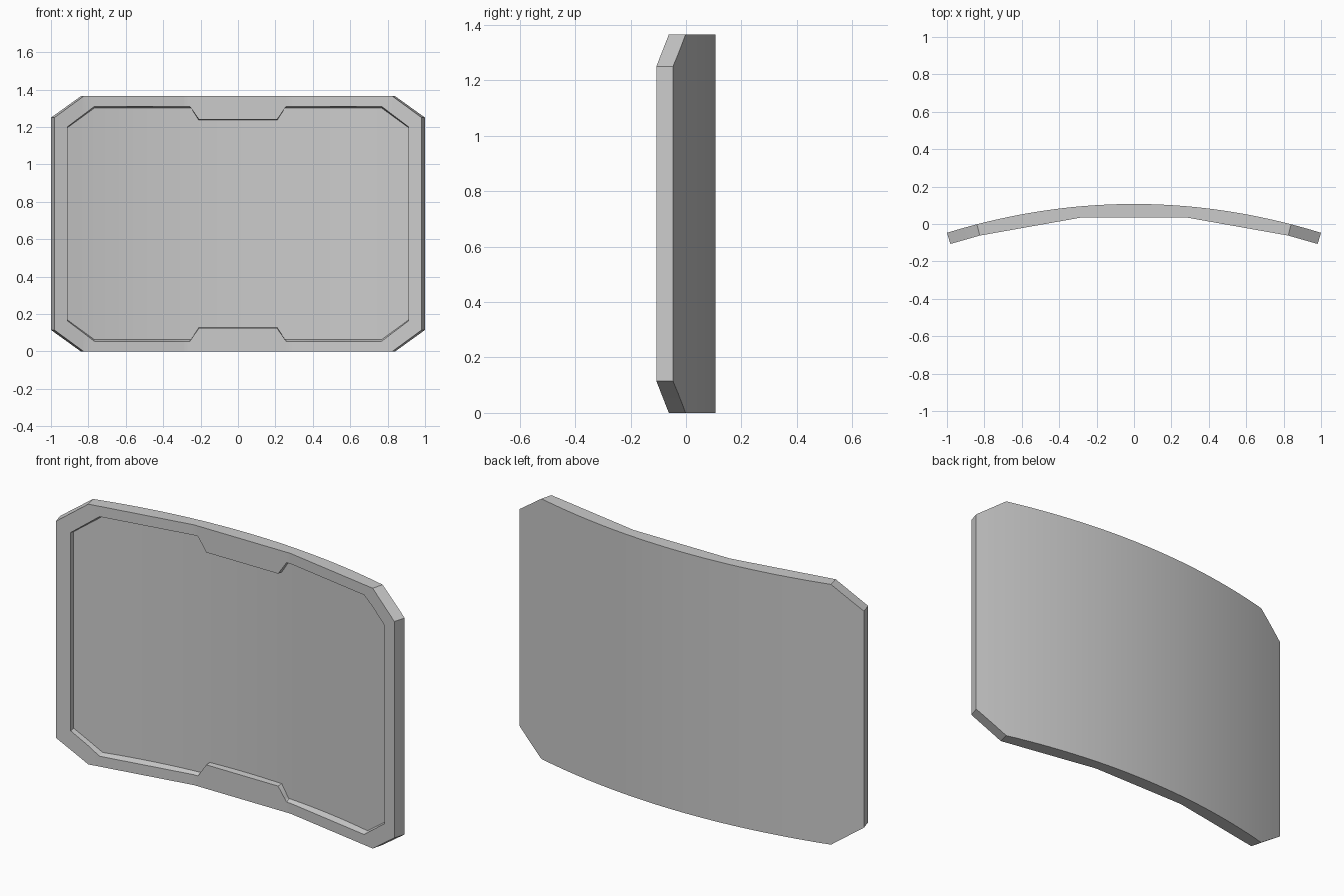
import bpy, bmesh

if "Cube" in bpy.data.objects:
    bpy.data.objects.remove(bpy.data.objects["Cube"])

MID = 0.6825      # half height
SIDE = 0.927      # half width of the opening


def interp(pts, u):
    u = abs(u)
    for (a, p), (b, q) in zip(pts, pts[1:]):
        if u <= b + 1e-9:
            return p + (q - p) * (u - a) / (b - a)
    return pts[-1][1]


# half-height outlines and depth profiles across the width
OUTER = [(0, MID), (0.84, MID), (1, 0.5675)]
LIP = [(0, 0.557), (0.212, 0.557), (0.262, 0.628), (0.782, 0.628), (SIDE, 0.52)]
INNER = [(0, 0.555), (0.214, 0.555), (0.256, 0.619), (0.782, 0.619), (SIDE, 0.515)]
FRONT = [(0, 0.035), (0.285, 0.035), (0.84, -0.062), (1, -0.107)]


def back_y(u):
    return 0.107 - 0.154 * u * u


def front(u, h):
    return (0.982 * u, interp(FRONT, u), MID + h)


def back(u, h):
    return (u, back_y(u), MID + h)


def panel(u, h):
    return (0.982 * u, back_y(u) - 0.037, MID + h)


# columns: even arc steps plus every outline break
cols = {round(i / 20, 4) for i in range(21)}
for prof in (OUTER, LIP, INNER, FRONT):
    cols |= {p[0] for p in prof}
cols = sorted({s * c for c in cols for s in (-1, 1)})


def make(name, quads):
    bm = bmesh.new()
    for q in quads:
        bm.faces.new([bm.verts.new(p) for p in q])
    bmesh.ops.remove_doubles(bm, verts=bm.verts, dist=1e-5)
    bmesh.ops.recalc_face_normals(bm, faces=bm.faces)
    me = bpy.data.meshes.new(name)
    bm.to_mesh(me)
    bm.free()
    ob = bpy.data.objects.new(name, me)
    bpy.context.collection.objects.link(ob)
    bpy.ops.object.select_all(action='DESELECT')
    bpy.context.view_layer.objects.active = ob
    ob.select_set(True)
    bpy.ops.object.shade_smooth_by_angle(angle=0.45)
    return ob


shell, screen = [], []
for a, b in zip(cols, cols[1:]):
    oa, ob_ = interp(OUTER, a), interp(OUTER, b)
    # curved back
    shell.append([back(a, -oa), back(a, oa), back(b, ob_), back(b, -ob_)])
    inside = max(abs(a), abs(b)) <= SIDE + 1e-6
    for s in (1, -1):
        # top and bottom rims
        shell.append([front(a, s * oa), front(b, s * ob_), back(b, s * ob_), back(a, s * oa)][::s])
        if inside:
            la, lb = s * interp(LIP, a), s * interp(LIP, b)
            ia, ib = s * interp(INNER, a), s * interp(INNER, b)
            # frame face and recessed wall
            shell.append([front(a, la), front(b, lb), front(b, s * ob_), front(a, s * oa)][::s])
            shell.append([panel(a, ia), panel(b, ib), front(b, lb), front(a, la)][::s])
    if inside:
        ia, ib = interp(INNER, a), interp(INNER, b)
        shell.append([panel(a, -ia), panel(b, -ib), panel(b, ib), panel(a, ia)])
    else:
        # side borders of the frame, split at the opening corners
        left = [front(a, -oa)]
        ring = [front(a, -oa), front(b, -ob_)]
        if abs(abs(b) - SIDE) < 1e-6:
            ring += [front(b, -0.52), front(b, 0.52)]
        ring += [front(b, ob_), front(a, oa)]
        if abs(abs(a) - SIDE) < 1e-6:
            ring += [front(a, 0.52), front(a, -0.52)]
        shell.append(ring)

# end faces and side walls of the recess
for u in (-1, 1):
    e = OUTER[-1][1]
    shell.append([front(u, -e), back(u, -e), back(u, e), front(u, e)])
    v = u * SIDE
    shell.append([front(v, -0.52), panel(v, -0.515), panel(v, 0.515), front(v, 0.52)])

make("curved_screen", shell)
